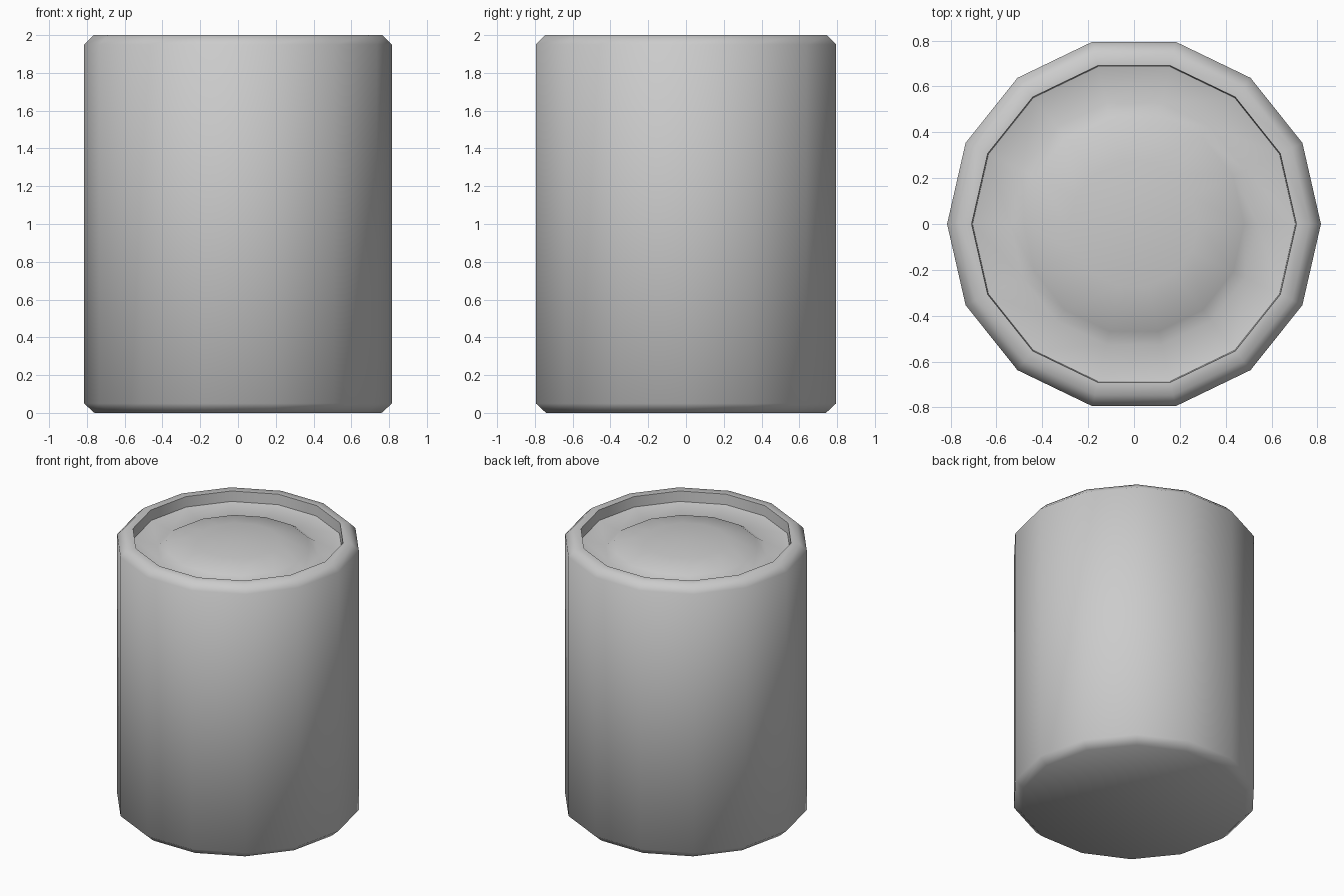
import bpy, bmesh
from math import cos, sin, pi, radians

if "Cube" in bpy.data.objects:
    bpy.data.objects.remove(bpy.data.objects["Cube"])

SIDES = 14


def lathe(name, profile):
    """Turn (radius, height) points around z; zero radius makes a pole."""
    bm = bmesh.new()
    rings = []
    for r, z in profile:
        if r == 0:
            rings.append([bm.verts.new((0, 0, z))] * SIDES)
        else:
            rings.append([bm.verts.new((r * cos(2 * pi * i / SIDES),
                                        r * sin(2 * pi * i / SIDES), z))
                          for i in range(SIDES)])
    bm.faces.new(list(reversed(rings[0])))
    for a, b in zip(rings, rings[1:]):
        for i in range(SIDES):
            j = (i + 1) % SIDES
            bm.faces.new(list(dict.fromkeys((a[i], a[j], b[j], b[i]))))
    bmesh.ops.recalc_face_normals(bm, faces=bm.faces)
    mesh = bpy.data.meshes.new(name)
    bm.to_mesh(mesh)
    bm.free()
    obj = bpy.data.objects.new(name, mesh)
    bpy.context.collection.objects.link(obj)
    bpy.ops.object.select_all(action='DESELECT')
    obj.select_set(True)
    bpy.context.view_layer.objects.active = obj
    bpy.ops.object.shade_smooth_by_angle(angle=radians(60))
    return obj


# Bevelled canister body with a recessed, gently domed top
lathe("canister_body", [
    (0.76, 0.0), (0.815, 0.05), (0.815, 1.95), (0.765, 2.0),   # outer wall
    (0.708, 2.0), (0.704, 1.925),                              # rim lip
    (0.54, 1.89), (0.48, 1.93), (0.28, 1.965), (0, 1.98),      # dome
])
